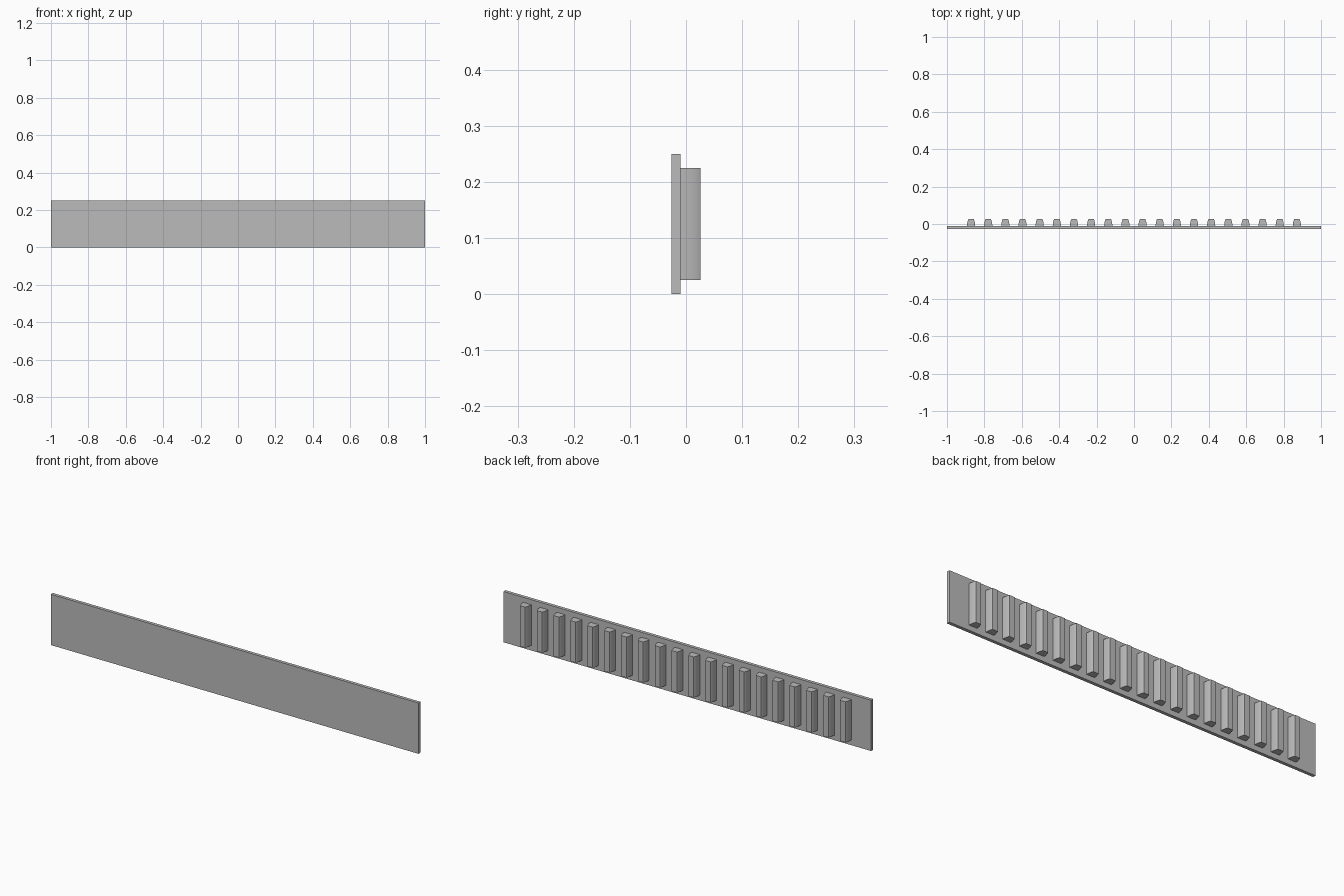
import bpy
import bmesh

if "Cube" in bpy.data.objects:
    bpy.data.objects.remove(bpy.data.objects["Cube"], do_unlink=True)

# Single plain grey
grey = bpy.data.materials.new("plain_grey")
grey.use_nodes = True
colour = (0.5, 0.5, 0.5, 1)
grey.diffuse_color = colour
grey.node_tree.nodes["Principled BSDF"].inputs["Base Color"].default_value = colour


def extrude_profile(name, outline, bottom, top):
    """Raise an xy outline (counter-clockwise) into a solid from bottom to top."""
    bm = bmesh.new()
    base = bm.faces.new([bm.verts.new((x, y, bottom)) for x, y in outline])
    grown = bmesh.ops.extrude_face_region(bm, geom=[base])["geom"]
    verts = [v for v in grown if isinstance(v, bmesh.types.BMVert)]
    bmesh.ops.translate(bm, verts=verts, vec=(0, 0, top - bottom))
    bmesh.ops.recalc_face_normals(bm, faces=bm.faces[:])
    mesh = bpy.data.meshes.new(name)
    bm.to_mesh(mesh)
    bm.free()
    mesh.materials.append(grey)
    obj = bpy.data.objects.new(name, mesh)
    bpy.context.collection.objects.link(obj)
    return obj


FRONT, BACK, TIP = -0.026, -0.01, 0.026

# Long backing plate
extrude_profile("backing_plate",
                [(-1, FRONT), (1, FRONT), (1, BACK), (-1, BACK)], 0, 0.25)

# Tooth cross-section: gently curved flanks and a flat tip
flank = [(0.022, BACK), (0.021, 0.002), (0.019, 0.013), (0.016, 0.023), (0.014, TIP)]
outline = flank + [(-x, y) for x, y in reversed(flank)]
tooth = extrude_profile("tooth", outline, 0.025, 0.225)
for face in tooth.data.polygons:
    # flanks are smooth, the end caps and tip stay flat
    face.use_smooth = abs(face.normal.x) > 0.5
for edge in tooth.data.edges:
    a, b = (tooth.data.vertices[i].co for i in edge.vertices)
    edge.use_edge_sharp = abs(a.z - b.z) < 0.01 or a.y > TIP - 0.001

# Row of evenly spaced teeth along the back
COUNT, SPAN = 20, 1.742
for i in range(COUNT):
    copy = tooth if i == 0 else bpy.data.objects.new(f"tooth_{i + 1}", tooth.data)
    if i:
        bpy.context.collection.objects.link(copy)
    copy.location.x = SPAN * (i / (COUNT - 1) - 0.5)
